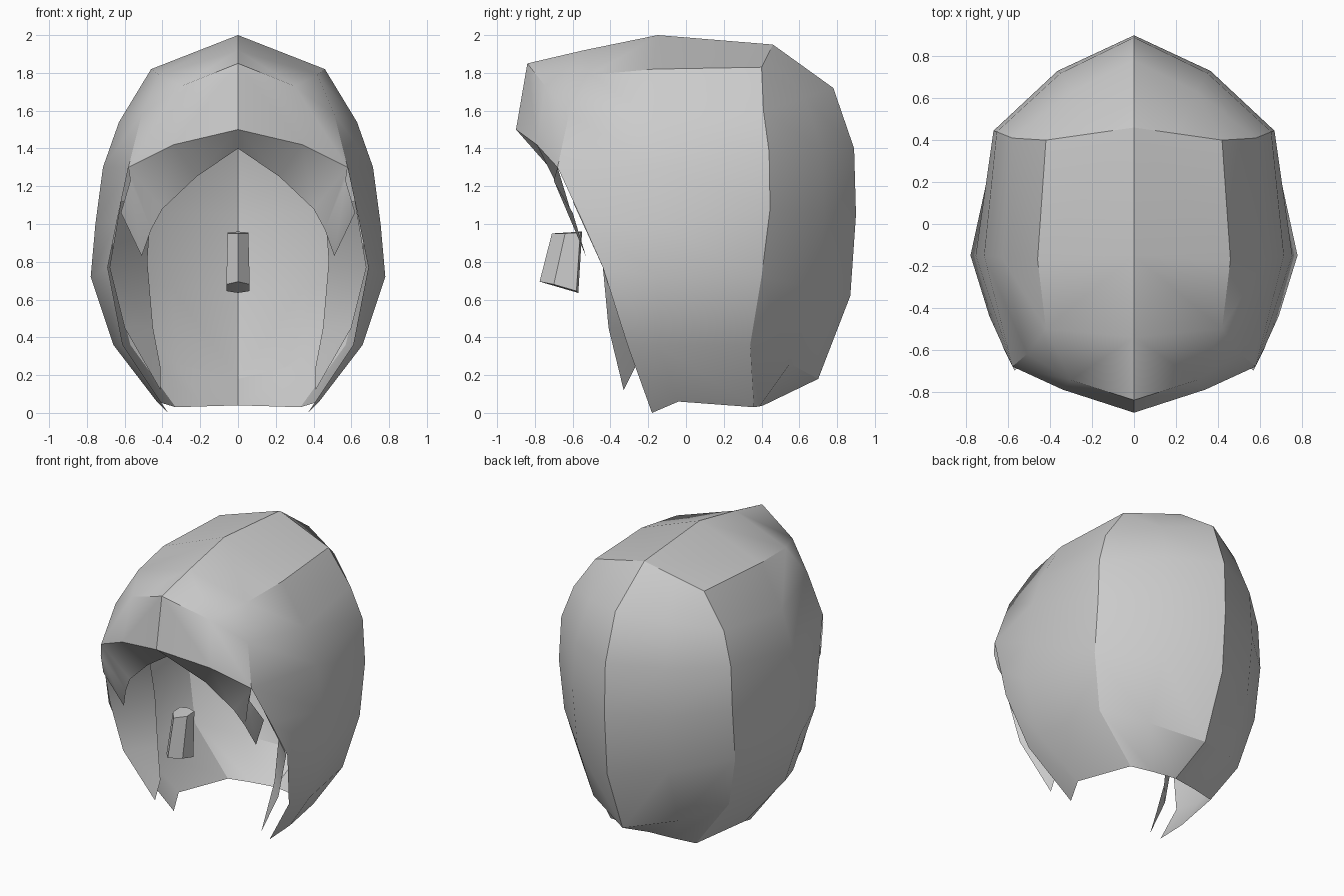
import bpy, bmesh, math

if "Cube" in bpy.data.objects:
    bpy.data.objects.remove(bpy.data.objects["Cube"])


def half_mesh(name, strips, angle=30):
    """Build the +x half from strips (pairs of rows of points), then mirror it."""
    bm = bmesh.new()
    verts = {}

    def vert(p):
        if p not in verts:
            verts[p] = bm.verts.new(p)
        return verts[p]

    for a, b in strips:
        for i in range(len(a) - 1):
            loop = []
            for p in (a[i], a[i + 1], b[i + 1], b[i]):
                if p not in loop:
                    loop.append(p)
            if len(loop) > 2:
                bm.faces.new([vert(p) for p in loop])
    bmesh.ops.recalc_face_normals(bm, faces=bm.faces)
    me = bpy.data.meshes.new(name)
    bm.to_mesh(me)
    bm.free()
    ob = bpy.data.objects.new(name, me)
    bpy.context.collection.objects.link(ob)
    mir = ob.modifiers.new("mirror", 'MIRROR')
    mir.use_clip = True
    mir.merge_threshold = 0.002
    bpy.context.view_layer.objects.active = ob
    ob.select_set(True)
    bpy.ops.object.modifier_apply(modifier="mirror")
    bpy.ops.object.shade_smooth_by_angle(angle=math.radians(angle))
    ob.select_set(False)
    return ob


# Shell rows, top to bottom: front edge, side, seam, back, back centre
rows = [
    [(.42, -.50, 1.79), (.46, -.17, 1.82), (.42, .40, 1.83), (.21, .43, 1.89), (0, .46, 1.95)],
    [(.51, -.62, 1.58), (.63, -.16, 1.54), (.58, .41, 1.60), (.30, .63, 1.67), (0, .78, 1.72)],
    [(.58, -.68, 1.30), (.715, -.15, 1.3), (.655, .44, 1.38), (.35, .72, 1.39), (0, .89, 1.40)],
    [(.64, -.55, 1.02), (.755, -.15, 1.0), (.67, .445, 1.08), (.365, .73, 1.06), (0, .90, 1.05)],
    [(.69, -.44, .77), (.78, -.15, .72), (.66, .40, .72), (.35, .70, .66), (0, .87, .62)],
    [(.61, -.31, .36), (.66, -.15, .36), (.57, .34, .36), (.33, .55, .26), (0, .70, .18)],
    [(.37, -.18, .0), (.43, -.04, .06), (.33, .36, .03), (.17, .39, .035), (0, .41, .04)],
]
strips = list(zip(rows[:-1], rows[1:]))

# Crown, then brow band above the face opening
brow_top = [(0, -.84, 1.85), (.30, -.745, 1.73), rows[1][0]]
brow_low = [(0, -.90, 1.50), (.34, -.79, 1.42), rows[2][0]]
crown_mid = [rows[0][4], (0, -.15, 2.0), (0, -.54, 1.92), brow_top[0]]
crown_side = [rows[0][2], rows[0][1], rows[0][0], brow_top[1]]
strips += [(crown_mid, crown_side), (brow_top, brow_low),
           ([rows[0][4], rows[0][3]], [rows[0][4], rows[0][2]]),
           ([rows[0][0], rows[1][0]], [brow_top[1], brow_top[1]])]
half_mesh("hair_shell", strips)

# Inner fringe folded behind the opening, ending in a short point each side
outer = brow_low + [(.57, -.70, 1.23), (.62, -.60, 1.06)]
inner = [(0, -.72, 1.40), (.22, -.68, 1.25), (.40, -.62, 1.08), (.46, -.58, .97), (.51, -.53, .83)]
half_mesh("inner_fringe", [(outer, inner)])

# Long side locks inside the shell
lock_out = [(.62, -.60, 1.12), (.68, -.44, .77), (.60, -.41, .45), (.41, -.33, .12)]
lock_in = [(.46, -.32, 1.10), (.48, -.23, .80), (.45, -.24, .45), (.41, -.27, .24)]
half_mesh("side_locks", [(lock_out, lock_in)])

# Tilted prism nose: ridge, side, back
top = [(0, -.71, .95), (.055, -.64, .95), (.055, -.56, .955), (0, -.55, .96)]
low = [(0, -.775, .695), (.062, -.70, .68), (.062, -.58, .645), (0, -.57, .635)]
half_mesh("nose", [(top, low), (top[:2], top[:1:-1]), (low[:2], low[:1:-1])], 20)
